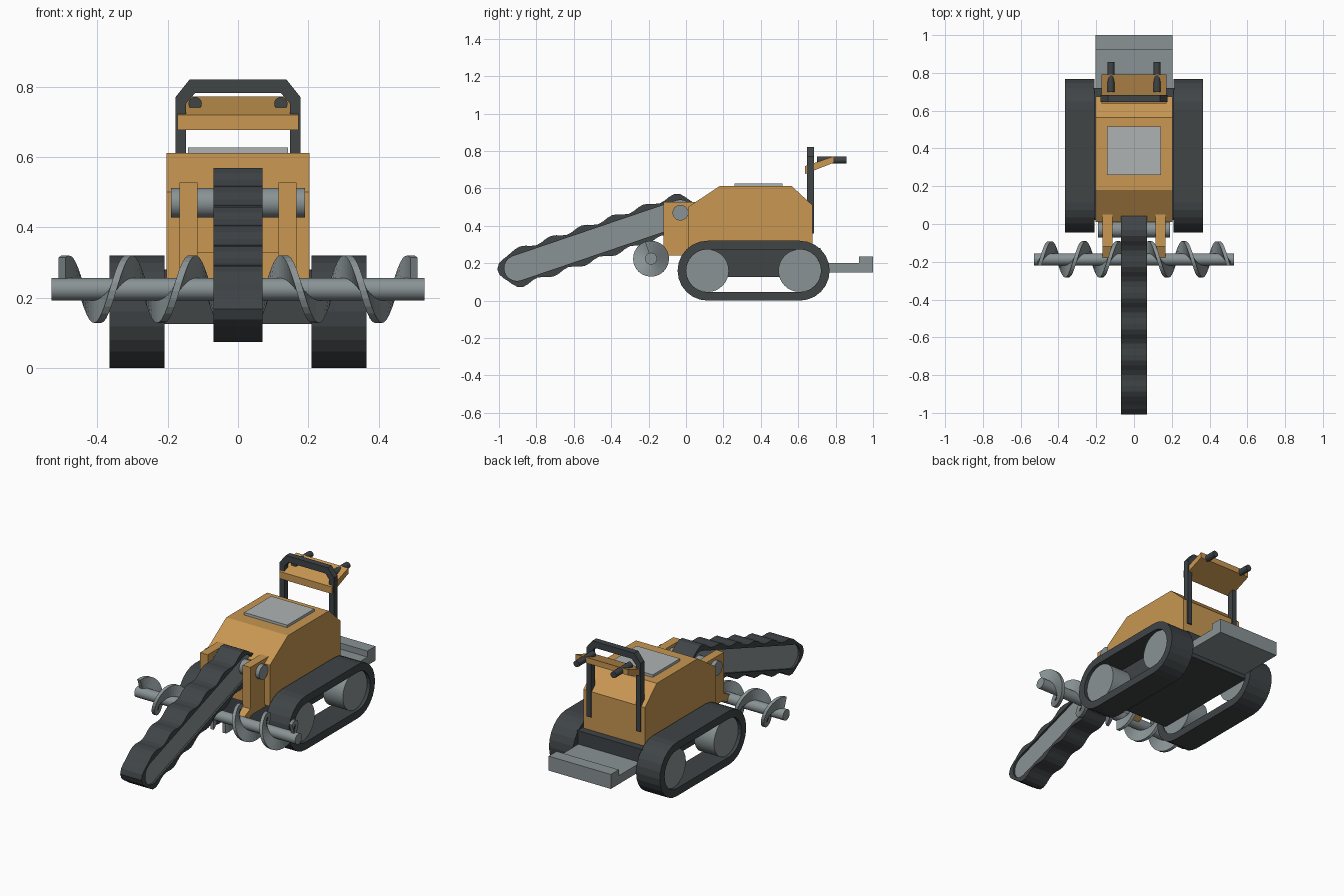
import bpy, bmesh
from math import sin, cos, pi, hypot
from mathutils import Vector, Matrix

if "Cube" in bpy.data.objects:
    bpy.data.objects.remove(bpy.data.objects["Cube"])


def material(name, rgb):
    m = bpy.data.materials.new(name)
    m.diffuse_color = (*rgb, 1)
    m.use_nodes = True
    m.node_tree.nodes["Principled BSDF"].inputs["Base Color"].default_value = m.diffuse_color
    return m


ORANGE = material("orange_paint", (0.58, 0.31, 0.085))
DARK = material("dark_rubber", (0.05, 0.058, 0.062))
STEEL = material("steel", (0.25, 0.29, 0.30))
LIGHT = material("light_grey", (0.42, 0.45, 0.45))


def finish(name, bm, mat, smooth=False):
    bmesh.ops.recalc_face_normals(bm, faces=bm.faces)
    me = bpy.data.meshes.new(name)
    bm.to_mesh(me)
    bm.free()
    me.materials.append(mat)
    ob = bpy.data.objects.new(name, me)
    bpy.context.collection.objects.link(ob)
    if smooth:
        bpy.context.view_layer.objects.active = ob
        ob.select_set(True)
        bpy.ops.object.shade_smooth_by_angle(angle=0.6)
        ob.select_set(False)
    return ob


def prism(name, pts, x0, x1, mat):
    """Extrude a (y, z) profile along x."""
    bm = bmesh.new()
    a = [bm.verts.new((x0, y, z)) for y, z in pts]
    b = [bm.verts.new((x1, y, z)) for y, z in pts]
    n = len(pts)
    bm.faces.new(a)
    bm.faces.new(b[::-1])
    for i in range(n):
        j = (i + 1) % n
        bm.faces.new((a[i], a[j], b[j], b[i]))
    return finish(name, bm, mat)


def ring(name, outer, inner, x0, x1, mat):
    """Closed belt between two matching (y, z) outlines."""
    bm = bmesh.new()
    loops = [[bm.verts.new((x, y, z)) for y, z in pts]
             for x, pts in ((x0, outer), (x1, outer), (x1, inner), (x0, inner))]
    n = len(outer)
    for k in range(4):
        p, q = loops[k], loops[(k + 1) % 4]
        for i in range(n):
            j = (i + 1) % n
            bm.faces.new((p[i], p[j], q[j], q[i]))
    return finish(name, bm, mat)


def box(name, x0, x1, y0, y1, z0, z1, mat):
    return prism(name, [(y0, z0), (y1, z0), (y1, z1), (y0, z1)], x0, x1, mat)


def cylinder(name, p, q, r, mat, n=32):
    p, q = Vector(p), Vector(q)
    bm = bmesh.new()
    rot = (q - p).to_track_quat('Z', 'Y').to_matrix().to_4x4()
    bmesh.ops.create_cone(bm, cap_ends=True, segments=n, radius1=r, radius2=r,
                          depth=(q - p).length,
                          matrix=Matrix.Translation((p + q) / 2) @ rot)
    return finish(name, bm, mat, True)


def stadium(c0, c1, r, n=12):
    """Round-ended outline around two centres, n steps per end."""
    dy, dz = c1[0] - c0[0], c1[1] - c0[1]
    L = hypot(dy, dz)
    u, v = (dy / L, dz / L), (-dz / L, dy / L)
    pts = []
    for c, s in ((c1, 1), (c0, -1)):
        for i in range(n + 1):
            t = pi * i / n - pi / 2
            a, b = s * cos(t) * r, s * sin(t) * r
            pts.append((c[0] + a * u[0] + b * v[0], c[1] + a * u[1] + b * v[1]))
    return pts


def chain_outlines(c0, c1, rin, rout, wave, bumps, n):
    """Inner outline and wavy outer outline sampled evenly along the chain."""
    dy, dz = c1[0] - c0[0], c1[1] - c0[1]
    L = hypot(dy, dz)
    u = Vector((dy / L, dz / L))
    v = Vector((-u.y, u.x))
    arc = pi * rout
    inner, outer = [], []
    for i in range(n):
        s = (2 * L + 2 * arc) * i / n
        sign = 1
        if s >= L + arc:
            s, sign = s - L - arc, -1
        start = Vector(c0 if sign == 1 else c1)
        if s < L:
            base, d = start + u * s * sign, -v * sign
        else:
            t = (s - L) / rout
            base, d = start + u * L * sign, (-v * cos(t) + u * sin(t)) * sign
        inner.append(tuple(base + d * rin))
        outer.append(tuple(base + d * (rout + wave * cos(2 * pi * bumps * i / n))))
    return outer, inner


# Crawler tracks and wheels
W0, W1 = (0.115, 0.16), (0.608, 0.16)
for side, s in (("left", -1), ("right", 1)):
    xa, xb = sorted((s * 0.209, s * 0.365))
    ring(side + "_track", stadium(W0, W1, 0.16), stadium(W0, W1, 0.114), xa, xb, DARK)
    for end, (y, z) in (("front", W0), ("rear", W1)):
        cylinder(f"{side}_{end}_wheel", (s * 0.215, y, z), (s * 0.345, y, z), 0.114, STEEL)

# Chassis, body, engine cover and rear step
box("chassis", -0.215, 0.215, 0.02, 0.72, 0.125, 0.28, DARK)
prism("body", [(0.01, 0.255), (0.01, 0.50), (0.18, 0.612), (0.565, 0.612),
               (0.676, 0.51), (0.676, 0.255)], -0.203, 0.203, ORANGE)
box("engine_cover", -0.142, 0.142, 0.26, 0.515, 0.605, 0.627, LIGHT)
prism("rear_step", [(0.70, 0.15), (1.0, 0.15), (1.0, 0.236), (0.925, 0.236),
                    (0.925, 0.20), (0.70, 0.20)], -0.205, 0.205, STEEL)

# Boom brackets, auger arms and pivot
box("bracket_plate", -0.12, 0.12, -0.02, 0.02, 0.255, 0.33, ORANGE)
for side, s in (("left", -1), ("right", 1)):
    xa, xb = sorted((s * 0.115, s * 0.166))
    prism(side + "_bracket", [(-0.12, 0.24), (0.062, 0.24), (0.062, 0.527), (-0.12, 0.527)],
          xa, xb, ORANGE)
    prism(side + "_auger_arm", [(-0.185, 0.20), (-0.10, 0.245), (-0.10, 0.29), (-0.185, 0.25)],
          xa, xb, ORANGE)
cylinder("boom_pivot", (-0.19, -0.03, 0.47), (0.19, -0.03, 0.47), 0.042, STEEL)

# Digging boom with wavy chain
B0, B1 = (-0.904, 0.173), (-0.03, 0.47)
outer, inner = chain_outlines(B0, B1, 0.068, 0.094, 0.011, 14, 84)
ring("digging_chain", outer, inner, -0.07, 0.07, DARK)
prism("boom_bar", stadium(B0, B1, 0.069), -0.058, 0.058, STEEL)

# Cross auger: shaft with mirrored flights
AY, AZ = -0.187, 0.224
cylinder("auger_shaft", (-0.53, AY, AZ), (0.53, AY, AZ), 0.032, STEEL)
for side, s in (("left", -1), ("right", 1)):
    bm = bmesh.new()
    prev, n = None, 64
    for i in range(n + 1):
        x = 0.04 + 0.46 * i / n
        t = (x - 0.31) / 0.18 * 2 * pi
        cur = [bm.verts.new((s * (x + dx), AY - r * sin(t), AZ + r * cos(t)))
               for dx, r in ((-0.01, 0.025), (-0.01, 0.096), (0.01, 0.096), (0.01, 0.025))]
        if prev:
            for k in range(4):
                m = (k + 1) % 4
                bm.faces.new((prev[k], prev[m], cur[m], cur[k]))
        if i in (0, n):
            bm.faces.new(cur)
        prev = cur
    finish(side + "_auger_flight", bm, STEEL)

# Handle bar: bent flat frame in the xz plane
half_out = [(0.178, 0.36), (0.178, 0.77), (0.138, 0.82)]
half_in = [(0.148, 0.36), (0.148, 0.752), (0.122, 0.782)]
out = half_out + [(-x, z) for x, z in half_out[::-1]]
inn = half_in + [(-x, z) for x, z in half_in[::-1]]
bm = bmesh.new()
rows = [[bm.verts.new((p[0], y, p[1])) for p, y in
         ((o, 0.647), (o, 0.684), (i, 0.684), (i, 0.647))] for o, i in zip(out, inn)]
for a, b in zip(rows, rows[1:]):
    for k in range(4):
        m = (k + 1) % 4
        bm.faces.new((a[k], a[m], b[m], b[k]))
bm.faces.new(rows[0])
bm.faces.new(rows[-1])
finish("handle_frame", bm, DARK)

# Control panel and hand grips
prism("control_panel", [(0.637, 0.677), (0.637, 0.719), (0.792, 0.772), (0.792, 0.738)],
      -0.172, 0.172, ORANGE)
for side, s in (("left", -1), ("right", 1)):
    cylinder(side + "_grip", (s * 0.122, 0.70, 0.752), (s * 0.122, 0.857, 0.752), 0.019, DARK, 16)
